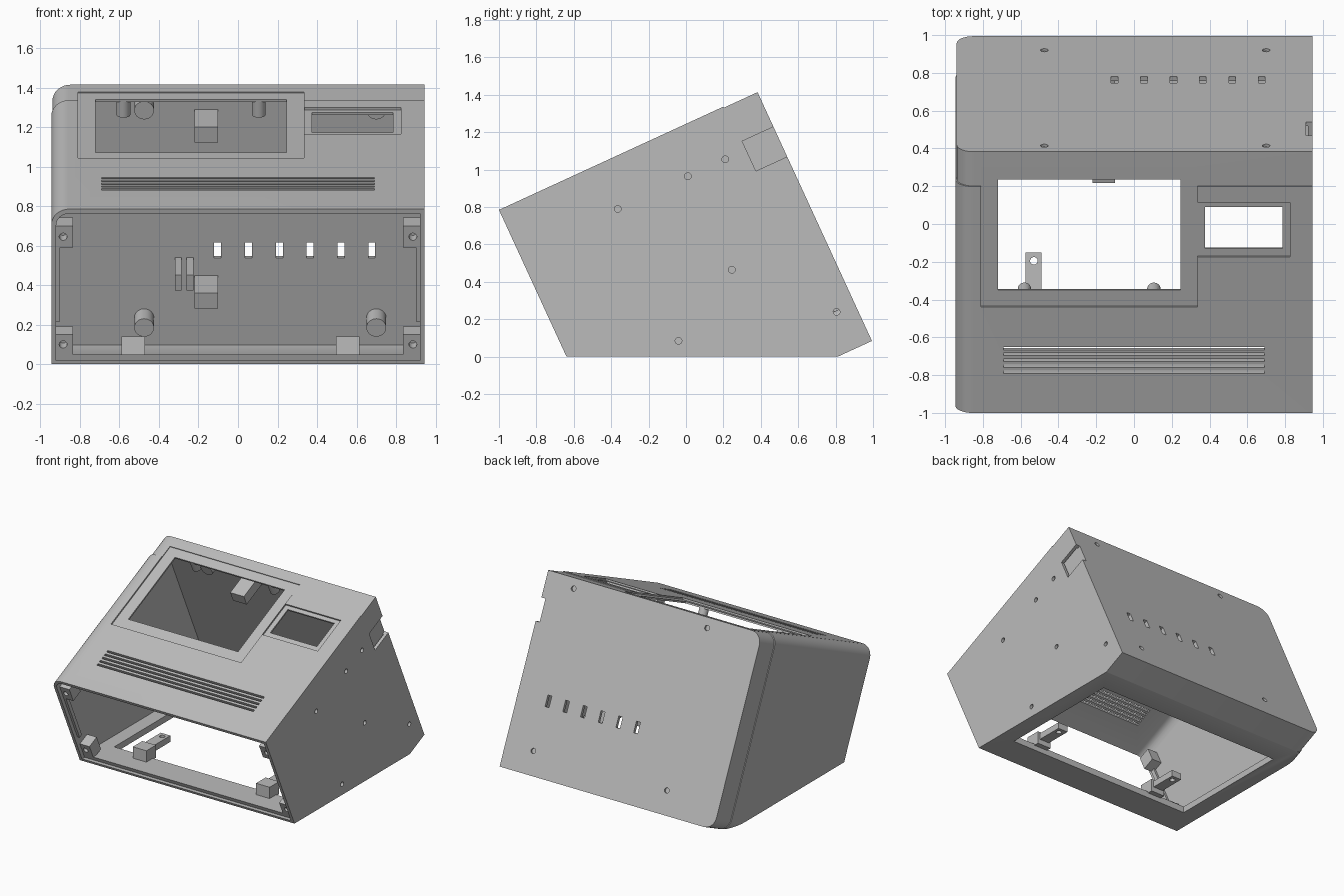
import bpy, bmesh, math
from mathutils import Matrix, Vector

if "Cube" in bpy.data.objects:
    bpy.data.objects.remove(bpy.data.objects["Cube"])

# Tilted frame: x across, s along the sloping top from front to back, w square to it
A = math.radians(24.7)
C, SN = math.cos(A), math.sin(A)
TILT = Matrix.Translation((0, -1, 0.785)) @ Matrix.Rotation(A, 4, 'X')
FLAT = Matrix.Identity(4)
S, H, X, R, T = 1.519, 1.47, 0.945, 0.09, 0.025

grey = bpy.data.materials.new("grey plastic")
grey.diffuse_color = (0.5, 0.5, 0.5, 1)
grey.use_nodes = True
grey.node_tree.nodes["Principled BSDF"].inputs["Base Color"].default_value = grey.diffuse_color


def tilted(y, z):
    """Side-view point to (s, w)."""
    return (y + 1) * C + (z - 0.785) * SN, -(y + 1) * SN + (z - 0.785) * C


def finish(name, bm, m):
    bmesh.ops.transform(bm, matrix=m, verts=bm.verts)
    bmesh.ops.recalc_face_normals(bm, faces=bm.faces)
    me = bpy.data.meshes.new(name)
    bm.to_mesh(me)
    bm.free()
    me.materials.append(grey)
    ob = bpy.data.objects.new(name, me)
    bpy.context.collection.objects.link(ob)
    return ob


def box(name, x0, x1, y0, y1, z0, z1, m=TILT):
    bm = bmesh.new()
    size = Matrix.Diagonal((x1 - x0, y1 - y0, z1 - z0, 1))
    mid = Matrix.Translation(((x0 + x1) / 2, (y0 + y1) / 2, (z0 + z1) / 2))
    bmesh.ops.create_cube(bm, size=1, matrix=mid @ size)
    return finish(name, bm, m)


def rod(name, centre, axis, r, length, m=TILT):
    bm = bmesh.new()
    turn = Vector(axis).to_track_quat('Z', 'Y').to_matrix().to_4x4()
    bmesh.ops.create_cone(bm, cap_ends=True, segments=24, radius1=r, radius2=r,
                          depth=length, matrix=Matrix.Translation(centre) @ turn)
    return finish(name, bm, m)


def section(left, right, top, bottom, r):
    """Cross-section with both left corners rounded."""
    pts = [(right, bottom), (right, top)]
    for cz, a0 in ((top - r, 90), (bottom + r, 180)):
        for i in range(9):
            a = math.radians(a0 + 90 * i / 8)
            pts.append((left + r + r * math.cos(a), cz + r * math.sin(a)))
    return pts


def loft(name, sections, floor):
    """Join sections along s, then cut level with the ground at height floor."""
    bm = bmesh.new()
    rings = [[bm.verts.new((x, s, w)) for x, w in pts] for s, pts in sections]
    for a, b in zip(rings, rings[1:]):
        for i in range(len(a)):
            j = (i + 1) % len(a)
            bm.faces.new((a[i], a[j], b[j], b[i]))
    bm.faces.new(rings[0])
    bm.faces.new(rings[-1])
    bmesh.ops.transform(bm, matrix=TILT, verts=bm.verts)
    cut = bmesh.ops.bisect_plane(bm, geom=bm.verts[:] + bm.edges[:] + bm.faces[:],
                                 plane_co=(0, 0, floor), plane_no=(0, 0, 1), clear_inner=True)
    edges = [e for e in cut["geom_cut"] if isinstance(e, bmesh.types.BMEdge)]
    bmesh.ops.edgenet_fill(bm, edges=edges)
    return finish(name, bm, FLAT)


def activate(ob):
    bpy.ops.object.select_all(action='DESELECT')
    ob.select_set(True)
    bpy.context.view_layer.objects.active = ob


def carve(ob, cutter):
    activate(ob)
    mod = ob.modifiers.new("cut", 'BOOLEAN')
    mod.operation, mod.solver, mod.object = 'DIFFERENCE', 'EXACT', cutter
    bpy.ops.object.modifier_apply(modifier=mod.name)
    bpy.data.objects.remove(cutter)


def smooth(ob):
    activate(ob)
    bpy.ops.object.shade_smooth_by_angle(angle=math.radians(30))


# Outer case: the rear cover steps in slightly at its seam
body = section(-X, X, 0, -H, R)
cover = section(-X + 0.006, X, -0.006, -H, R)
case = loft("case", [(0, body), (S - 0.2, body), (S - 0.2, cover), (S, cover)], 0)

# Hollow inside, open at the front, with a lower sill at the front edge
hollow = section(-X + T, X - T, -T, -H + T, R - T)
carve(case, loft("hollow", [(-0.1, hollow), (S - T, hollow)], 0.05))
carve(case, loft("sill", [(-0.1, hollow), (0.03, hollow)], 0.02))

# Floor opening
carve(case, box("floor_cut", -0.81, 0.81, -0.40, 0.62, -0.1, 0.08, FLAT))

# Display windows with shallow recessed borders
for x0, x1, y0, y1, depth in ((-0.81, 0.335, -0.44, 0.30, 0.012), (-0.72, 0.245, -0.355, 0.23, 0.1),
                              (0.337, 0.825, -0.175, 0.115, 0.012), (0.375, 0.785, -0.135, 0.085, 0.1)):
    carve(case, box("window_cut", x0, x1, (y0 + 1) / C, (y1 + 1) / C, -depth, 0.1))

# Long vents in the top
for i in range(5):
    s = (0.341 - 0.031 * i) / C
    carve(case, box("vent_cut", -0.69, 0.69, s - 0.008, s + 0.008, -0.1, 0.1))

# Upright slots in the back
for i in range(6):
    x = -0.103 + 0.156 * i
    w = tilted(0.77, 0.59)[1]
    carve(case, box("slot_cut", x - 0.0175, x + 0.0175, S - 0.1, S + 0.1, w - 0.043, w + 0.043))

# Screw bosses and holes in the back
for x in (-0.475, 0.70):
    for y, z in ((0.93, 0.25), (0.415, 1.345)):
        w = tilted(y, z)[1]
        boss = rod("rear_boss", (x, S - T - 0.055, w), (0, 1, 0), 0.05, 0.13)
        smooth(boss)
        carve(case, rod("hole_cut", (x, S, w), (0, 1, 0), 0.02, 0.1))

# Screw holes in the right side
for y, z in ((0.01, 0.965), (0.21, 1.055), (-0.365, 0.79), (0.245, 0.465), (0.805, 0.24), (-0.04, 0.085)):
    carve(case, rod("hole_cut", (X, y, z), (1, 0, 0), 0.018, 0.1, FLAT))

# Side pocket open to the back, closed by a plate inside
carve(case, box("pocket_cut", 0.91, 1.1, 1.335, 1.7, -0.385, -0.21))
box("pocket_plate", 0.885, 0.91, 1.32, S - 0.015, -0.40, -0.195)
smooth(case)

# Front panel corner blocks and side rails
for side in (-1, 1):
    def across(a, b):
        return sorted((side * a, side * b))
    for w0, w1, wc in ((-0.228, -0.107, -0.168), (-0.84, -0.713, -0.768)):
        block = box("corner_block", *across(0.835, 0.93), 0.03, 0.13, w0, w1)
        carve(block, rod("hole_cut", (side * 0.885, 0.03, wc), (0, 1, 0), 0.02, 0.12))
    box("side_rail", *across(0.90, 0.93), 0.03, 0.06, -0.64, -0.22)

# Floor brackets reaching into the opening
for x in (-0.53, 0.555):
    box("bracket_base", x - 0.06, x + 0.06, -0.48, -0.36, 0.04, 0.14, FLAT)
    arm = box("bracket_arm", x - 0.045, x + 0.04, -0.37, -0.15, 0.08, 0.13, FLAT)
    carve(arm, rod("hole_cut", (x, -0.195, 0.1), (0, 0, 1), 0.02, 0.2, FLAT))

# Display mounting posts under the top
for x in (-0.58, 0.105):
    for y in (-0.39, 0.265):
        smooth(rod("display_post", (x, (y + 1) / C, -0.065), (0, 0, 1), 0.035, 0.10))

# Support blocks and ribs on the inside of the back
for x0, x1, z in ((-0.22, -0.10, 1.29), (-0.22, -0.10, 0.45), (-0.32, -0.285, 0.54), (-0.26, -0.225, 0.54)):
    w = (z - 0.785 - SN * (S - T)) / C
    box("rear_support", x0, x1, S - T - 0.215, S - 0.01, w - 0.085, w)
